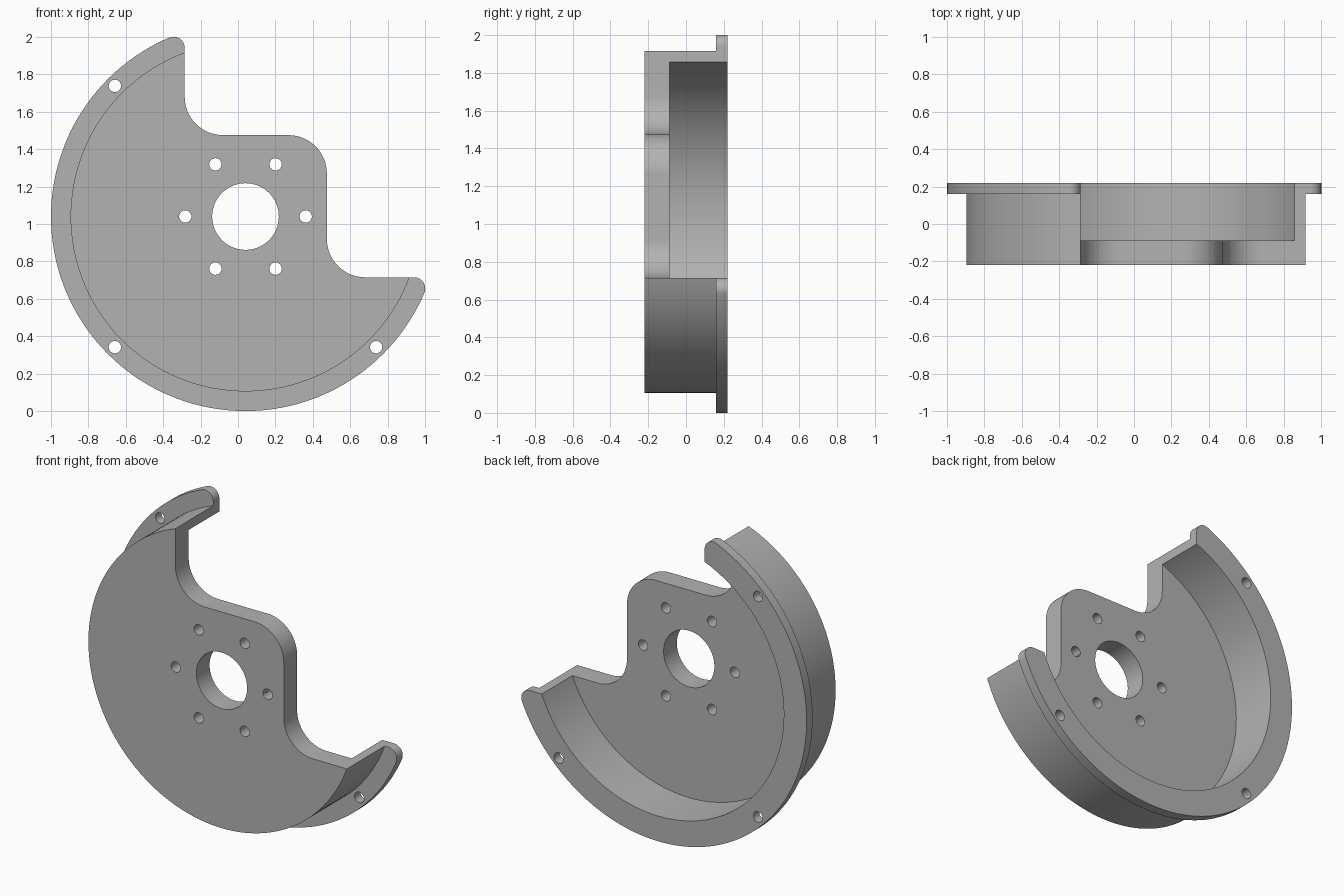
import bpy, bmesh, math
from mathutils import Vector

if "Cube" in bpy.data.objects:
    bpy.data.objects.remove(bpy.data.objects["Cube"], do_unlink=True)

CX, CZ = 0.04, 1.04              # axis of the drum
R_FLANGE, R_DRUM, R_INNER, R_BORE = 1.04, 0.935, 0.88, 0.178
FRONT, WEB, STEP, BACK = -0.22, -0.087, 0.16, 0.22

grey = bpy.data.materials.new("plain grey")
grey.use_nodes = True
colour = (0.45, 0.45, 0.45, 1)
grey.diffuse_color = colour
grey.node_tree.nodes["Principled BSDF"].inputs["Base Color"].default_value = colour


def to_object(name, bm):
    bmesh.ops.recalc_face_normals(bm, faces=bm.faces)
    mesh = bpy.data.meshes.new(name)
    bm.to_mesh(mesh)
    bm.free()
    mesh.materials.append(grey)
    obj = bpy.data.objects.new(name, mesh)
    bpy.context.collection.objects.link(obj)
    obj.location = (CX, 0, CZ)
    return obj


def lathe(name, profile, steps):
    """Revolve a closed (radius, y) profile around the y axis."""
    bm = bmesh.new()
    rings = []
    for i in range(steps):
        a = math.tau * i / steps
        rings.append([bm.verts.new((r * math.cos(a), y, r * math.sin(a))) for r, y in profile])
    n = len(profile)
    for i, ring in enumerate(rings):
        after = rings[(i + 1) % steps]
        for j in range(n):
            k = (j + 1) % n
            bm.faces.new((ring[j], ring[k], after[k], after[j]))
    return to_object(name, bm)


def prism(name, outline):
    """Extrude an (x, z) outline right through the drum."""
    bm = bmesh.new()
    face = bm.faces.new([bm.verts.new((x, -0.5, z)) for x, z in outline])
    grown = bmesh.ops.extrude_face_region(bm, geom=[face])["geom"]
    moved = [v for v in grown if isinstance(v, bmesh.types.BMVert)]
    bmesh.ops.translate(bm, verts=moved, vec=(0, 1, 0))
    return to_object(name, bm)


def arc(x, z, r, start, end, steps=16):
    angles = [math.radians(start + (end - start) * i / steps) for i in range(steps + 1)]
    return [(x + r * math.cos(a), z + r * math.sin(a)) for a in angles]


def cut(target, cutter):
    mod = target.modifiers.new("cut", 'BOOLEAN')
    mod.operation = 'DIFFERENCE'
    mod.solver = 'EXACT'
    mod.object = cutter
    bpy.context.view_layer.objects.active = target
    bpy.ops.object.modifier_apply(modifier=mod.name)
    bpy.data.objects.remove(cutter, do_unlink=True)


# Flanged drum with front web and centre bore
drum = lathe("flanged_drum", [
    (R_BORE, FRONT), (R_DRUM, FRONT), (R_DRUM, STEP), (R_FLANGE, STEP),
    (R_FLANGE, BACK), (R_INNER, BACK), (R_INNER, WEB), (R_BORE, WEB)], 144)

# Stepped corner opening, mirrored across the diagonal, with rounded tips
EDGE, SHELF, FILLET, TIP = -0.325, 0.435, 0.205, 0.06
tip_x = EDGE - TIP
tip_z = math.sqrt((R_FLANGE - TIP) ** 2 - tip_x ** 2)
tip_angle = math.degrees(math.atan2(tip_z, tip_x))
outward = Vector((tip_x, tip_z)).normalized() * 1.5
half = [tuple(outward)]
half += arc(tip_x, tip_z, TIP, tip_angle, 0)
half += arc(EDGE + FILLET, SHELF + FILLET, FILLET, 180, 270)
corner = arc(SHELF - FILLET, SHELF - FILLET, FILLET, 90, 0)
mirrored = [(z, x) for x, z in reversed(half)]
cut(drum, prism("opening_cutter", half + corner + mirrored + [(1.6, 1.6)]))

# Web bolt holes and flange bolt holes
HOLE = 0.033
holes = [(0.322, 60 * i) for i in range(6)] + [(0.988, a) for a in (135, 225, 315)]
for radius, degrees in holes:
    a = math.radians(degrees)
    circle = arc(radius * math.cos(a), radius * math.sin(a), HOLE, 0, 360, 24)[:-1]
    cut(drum, prism("hole_cutter", circle))

# Smooth curved walls, crisp edges
bpy.ops.object.select_all(action='DESELECT')
drum.select_set(True)
bpy.context.view_layer.objects.active = drum
bpy.ops.object.shade_smooth_by_angle(angle=math.radians(30))
